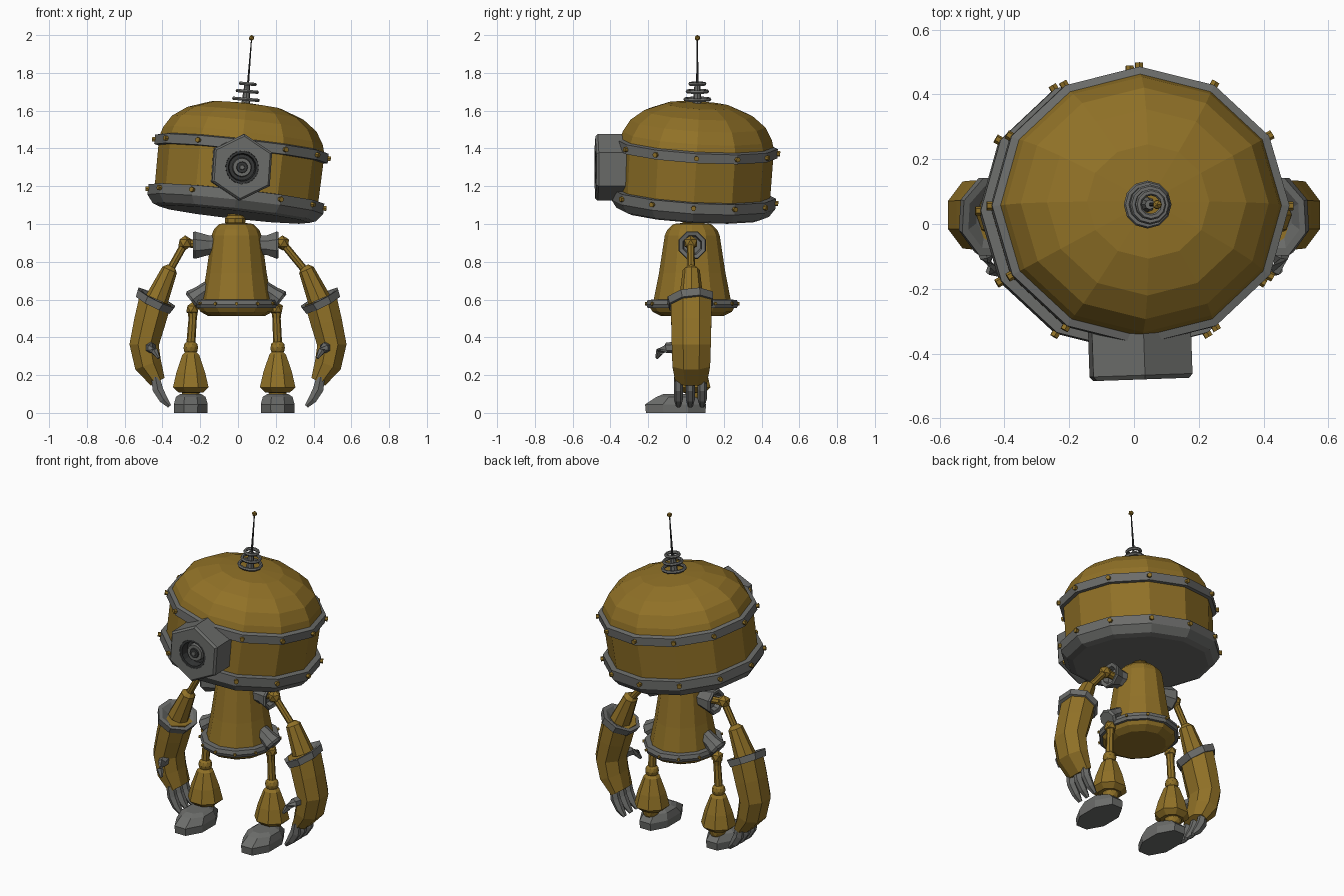
import bpy, bmesh, math
from mathutils import Matrix, Vector

if "Cube" in bpy.data.objects:
    bpy.data.objects.remove(bpy.data.objects["Cube"])


def material(name, rgb):
    m = bpy.data.materials.new(name)
    m.diffuse_color = (*rgb, 1)
    m.use_nodes = True
    m.node_tree.nodes["Principled BSDF"].inputs["Base Color"].default_value = m.diffuse_color
    return m


GOLD = material("old gold", (0.28, 0.165, 0.02))
GREY = material("steel grey", (0.15, 0.153, 0.146))
DARK = material("dark lens", (0.035, 0.037, 0.037))


def loft(name, rings, segs, mat, axis=None, phase=0.0, matrix=None, cap=True):
    """Skin rings of (centre, radius u, radius v); u runs along y, or z when the axis is y."""
    bm = bmesh.new()
    pts = [Vector(r[0]) for r in rings]
    loops = []
    for i, (p, (_, ru, rv)) in enumerate(zip(pts, rings)):
        d = Vector(axis) if axis else pts[min(i + 1, len(pts) - 1)] - pts[max(i - 1, 0)]
        d.normalize()
        ref = Vector((0, 0, 1)) if abs(d.y) > 0.8 else Vector((0, 1, 0))
        u = (ref - d * ref.dot(d)).normalized()
        v = d.cross(u)
        angles = [phase + math.tau * k / segs for k in range(segs)]
        loops.append([bm.verts.new(p + u * ru * math.cos(a) + v * rv * math.sin(a)) for a in angles])
    for a, b in zip(loops, loops[1:]):
        for k in range(segs):
            n = (k + 1) % segs
            bm.faces.new((a[k], a[n], b[n], b[k]))
    if cap:
        bm.faces.new(loops[0])
        bm.faces.new(loops[-1])
    bmesh.ops.recalc_face_normals(bm, faces=bm.faces)
    me = bpy.data.meshes.new(name)
    bm.to_mesh(me)
    bm.free()
    ob = bpy.data.objects.new(name, me)
    bpy.context.collection.objects.link(ob)
    me.materials.append(mat)
    if matrix:
        ob.matrix_world = matrix
    return ob


def lathe(name, profile, segs, mat, centre=(0, 0), sy=1.0, **kw):
    """Upright turned part from (radius, height) pairs; sy squashes it in y."""
    rings = [((*centre, z), r * sy, r) for r, z in profile]
    return loft(name, rings, segs, mat, axis=(0, 0, 1), **kw)


def rod(name, a, b, r1, r2, mat, segs=8):
    return loft(name, [(a, r1, r1), (b, r2, r2)], segs, mat)


def ball(name, centre, r, mat, sub=1):
    bpy.ops.mesh.primitive_ico_sphere_add(subdivisions=sub, radius=r, location=centre)
    ob = bpy.context.object
    ob.name = name
    ob.data.materials.append(mat)
    return ob


def rivets(name, count, r, sy, z, size, matrix, skip=()):
    for k in range(count):
        if k in skip:
            continue
        a = math.tau * k / count
        out = Vector((-math.sin(a), math.cos(a), 0))
        p = Vector((out.x * r, out.y * r * sy, z))
        loft(name, [(p - out * 0.02, size, size), (p + out * 0.014, size, size)], 6, GOLD, matrix=matrix)


# Head: tilted shell, base and two riveted bands
SY = 0.93
head = (Matrix.Translation((-0.02, 0.035, 1.05)) @ Matrix.Rotation(math.radians(6.3), 4, 'Y')
        @ Matrix.Rotation(math.radians(-3.4), 4, 'X'))
lathe("head_shell", [(0.435, 0.10), (0.44, 0.37), (0.425, 0.42), (0.385, 0.485), (0.31, 0.54),
                     (0.19, 0.583), (0.02, 0.595)], 12, GOLD, sy=SY, matrix=head)
lathe("head_base", [(0.40, 0), (0.435, 0.012), (0.468, 0.055), (0.468, 0.11), (0.43, 0.113)],
      12, GREY, sy=SY, matrix=head)
lathe("upper_band", [(0.43, 0.322), (0.462, 0.325), (0.462, 0.375), (0.425, 0.385)],
      12, GREY, sy=SY, matrix=head, cap=False)
rivets("base_rivet", 12, 0.468, SY, 0.085, 0.014, head, skip=(6,))
rivets("band_rivet", 12, 0.462, SY, 0.35, 0.014, head, skip=(6,))

# Eye: bored hexagonal housing with a stepped lens
eye = (Matrix.Translation((0.022, -0.475, 1.30)) @ Matrix.Rotation(math.radians(2), 4, 'Z')
       @ Matrix.Rotation(math.radians(4), 4, 'Y'))
Y = (0, 1, 0)


def eye_part(name, steps, segs, mat):
    return loft(name, [((0, y, 0), r, r) for r, y in steps], segs, mat, axis=Y, matrix=eye)


housing = eye_part("eye_housing", [(0.177, 0.17), (0.177, 0.008), (0.165, -0.005)], 6, GREY)
bore = eye_part("eye_bore_cutter", [(0.088, 0.055), (0.088, -0.1)], 16, DARK)
bore.hide_render = True
bore.hide_viewport = True
cut = housing.modifiers.new("bore", 'BOOLEAN')
cut.object = bore
cut.solver = 'EXACT'
eye_part("eye_socket", [(0.087, 0.06), (0.087, 0.045)], 16, DARK)
loft("eye_rim", [((0, y, 0), r, r) for r, y in
                 [(0.087, 0.05), (0.087, -0.003), (0.074, -0.003), (0.068, 0.05)]],
     16, DARK, axis=Y, matrix=eye, cap=False)
eye_part("eye_lens_ring", [(0.052, 0.05), (0.048, 0.015)], 16, GREY)
eye_part("eye_lens", [(0.032, 0.02), (0.028, 0.008)], 12, DARK)
eye_part("eye_pupil", [(0.016, 0.012), (0.012, 0.004)], 8, GREY)

# Antenna: three coils, thin rod and tip
for z, x, r in ((1.66, 0.042, 0.064), (1.702, 0.049, 0.052), (1.742, 0.052, 0.038)):
    bpy.ops.mesh.primitive_torus_add(major_segments=12, minor_segments=6, major_radius=r,
                                     minor_radius=0.010, location=(x, 0.06, z),
                                     rotation=(0, math.radians(5), 0))
    bpy.context.object.name = "antenna_coil"
    bpy.context.object.data.materials.append(GREY)
rod("antenna_socket", (0.04, 0.06, 1.62), (0.049, 0.06, 1.74), 0.025, 0.015, GREY)
rod("antenna_rod", (0.045, 0.06, 1.64), (0.072, 0.06, 1.985), 0.008, 0.003, DARK, 6)
ball("antenna_tip", (0.072, 0.06, 1.985), 0.016, GOLD)

# Body: bell with skirt band and neck
BODY = (-0.008, 0.033)
lathe("body", [(0.15, 0.513), (0.19, 0.535), (0.205, 0.56), (0.185, 0.60), (0.16, 0.74), (0.132, 0.94),
               (0.12, 0.97), (0.09, 1.0), (0.05, 1.005)], 12, GOLD, BODY, 1.1)
lathe("skirt_band", [(0.18, 0.552), (0.215, 0.556), (0.222, 0.575), (0.215, 0.598), (0.18, 0.60)],
      12, GREY, BODY, 1.1, cap=False)
rivets("skirt_rivet", 12, 0.215, 1.1, 0.578, 0.009, Matrix.Translation((*BODY, 0)))
lathe("neck", [(0.045, 0.99), (0.055, 1.01), (0.055, 1.03), (0.04, 1.045), (0.04, 1.09)],
      8, GOLD, (-0.015, 0.035))

for s, side in ((-1, "left"), (1, "right")):
    def P(x, y, z):
        return (s * x, y, z)

    # Shoulder cup, hollow on its outer side
    dx = 0.022 if s < 0 else 0.0
    cup = [(0.09, 0.055), (0.15, 0.055), (0.205 + dx, 0.078), (0.215 + dx, 0.074),
           (0.21 + dx, 0.054), (0.18 + dx, 0.046)]
    loft(side + "_shoulder_cup", [(P(x, 0.033, 0.888), r, r) for x, r in cup], 8, GREY,
         axis=(1, 0, 0), phase=math.pi / 8)

    # Upper arm joint and rods
    jx = 0.28 if s < 0 else 0.235
    ball(side + "_shoulder_joint", P(jx, 0.025, 0.90), 0.04, GOLD)
    rod(side + "_shoulder_pin", P(0.15, 0.033, 0.89), P(jx, 0.028, 0.898), 0.022, 0.022, GOLD)
    rod(side + "_upper_arm", P(jx, 0.025, 0.90), P(0.375, 0.028, 0.73), 0.02, 0.02, GOLD)
    loft(side + "_elbow_sleeve", [(P(0.352, 0.028, 0.775), 0.022, 0.022),
                                  (P(0.362, 0.028, 0.757), 0.045, 0.042),
                                  (P(0.43, 0.028, 0.60), 0.065, 0.062)], 8, GOLD)

    # Cuff: open tilted collar
    ax = Vector((-s * 0.45, -0.12, 0.89)).normalized()
    c = Vector(P(0.44, 0.025, 0.592))
    cuff = [(-0.02, 0.105, 0.085), (-0.02, 0.125, 0.108), (0.02, 0.13, 0.117),
            (0.02, 0.105, 0.095), (0.0, 0.06, 0.055)]
    loft(side + "_cuff", [(c + ax * h, ru, rv) for h, ru, rv in cuff], 8, GREY,
         axis=ax, phase=math.pi / 8)

    # Forearm
    arm = [(0.438, 0.595, 0.115, 0.094), (0.468, 0.48, 0.115, 0.09), (0.497, 0.36, 0.112, 0.084),
           (0.476, 0.255, 0.108, 0.078), (0.425, 0.165, 0.09, 0.045)]
    loft(side + "_forearm", [(P(x, 0.028, z), ru, rv) for x, z, ru, rv in arm], 8, GOLD,
         phase=math.pi / 8)

    # Fingers and thumb
    claw = [(0.437, 0.19, 0.026), (0.425, 0.125, 0.032), (0.395, 0.072, 0.026), (0.362, 0.035, 0.012)]
    for fy in (-0.04, 0.023, 0.086):
        loft(side + "_finger", [(P(x, fy, z), 0.024 if r > 0.02 else 0.014, r) for x, z, r in claw],
             6, GREY)
    loft(side + "_thumb", [(P(0.47, -0.05, 0.345), 0.032, 0.03), (P(0.455, -0.10, 0.345), 0.028, 0.025),
                           (P(0.44, -0.14, 0.325), 0.022, 0.02), (P(0.42, -0.155, 0.29), 0.008, 0.008)],
         6, GREY)

    # Hip bracket and thigh
    hx = s * 0.222 - 0.018
    leg = (s * 0.23 - 0.02, 0.035)
    loft(side + "_hip_bracket", [((s * 0.13 - 0.01, 0.033, 0.67), 0.045, 0.04),
                                 ((s * 0.195 - 0.01, 0.033, 0.625), 0.05, 0.045),
                                 ((s * 0.228 - 0.01, 0.033, 0.60), 0.06, 0.055),
                                 ((s * 0.238 - 0.01, 0.033, 0.592), 0.05, 0.045)], 8, GREY)
    ball(side + "_hip_joint", (hx, 0.034, 0.55), 0.038, GOLD)
    loft(side + "_thigh", [((hx, 0.034, 0.56), 0.03, 0.03), ((hx, 0.034, 0.50), 0.022, 0.022),
                           ((*leg, 0.36), 0.024, 0.024)], 8, GOLD)
    ball(side + "_knee", (*leg, 0.345), 0.04, GOLD, 2)

    # Shin bell and ankle
    lathe(side + "_shin", [(0.03, 0.325), (0.048, 0.308), (0.082, 0.215), (0.102, 0.135),
                           (0.07, 0.108), (0.03, 0.105)], 8, GOLD, leg, phase=math.pi / 8)
    ball(side + "_ankle", (leg[0], 0.045, 0.10), 0.05, GOLD, 2)

    # Foot: eight-sided sole drawn in towards the instep
    fx = leg[0] + 0.0
    foot = [(-0.055, 0.0, 0.17, 0.095), (-0.055, 0.045, 0.175, 0.097),
            (-0.045, 0.085, 0.12, 0.085), (-0.04, 0.1, 0.085, 0.06)]
    loft(side + "_foot", [((fx, y, z), ru, rv) for y, z, ru, rv in foot], 8, GREY,
         axis=(0, 0, 1), phase=math.pi / 8)
